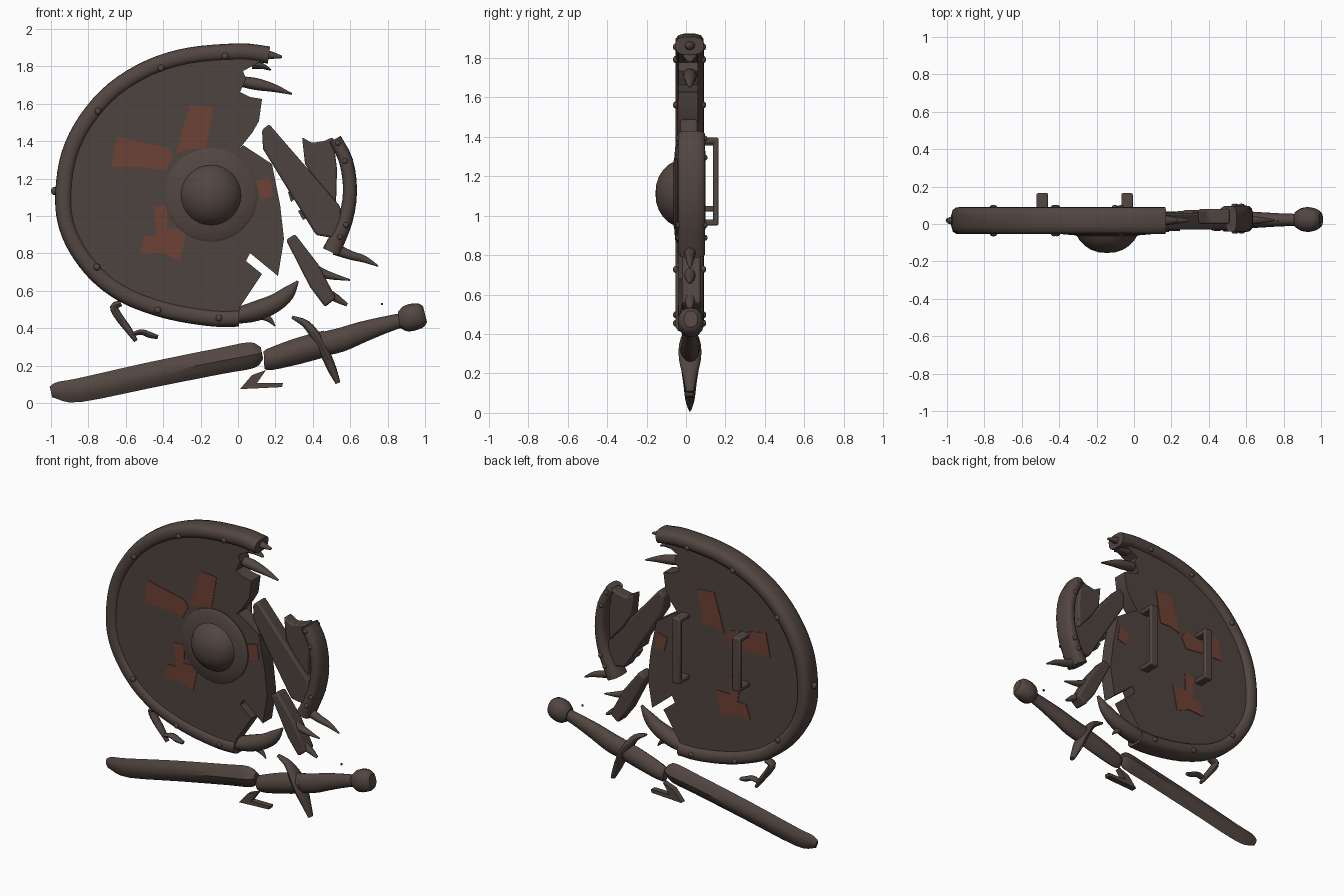
import bpy, bmesh, math, random
from mathutils import Vector

if "Cube" in bpy.data.objects:
    bpy.data.objects.remove(bpy.data.objects["Cube"])

random.seed(3)
S = 187.0                     # drawing units per model unit


def X(p): return (p - 238) / S
def Z(p): return (404 - p) / S


def material(name, c):
    m = bpy.data.materials.new(name)
    m.diffuse_color = (*c, 1)
    m.use_nodes = True
    m.node_tree.nodes["Principled BSDF"].inputs["Base Color"].default_value = m.diffuse_color
    return m


IRON = material("dark_brown_metal", (0.085, 0.061, 0.052))
WOOD = material("dark_brown_wood", (0.076, 0.057, 0.050))
PAINT = material("faded_red_paint", (0.155, 0.054, 0.035))


def finish(name, bm, mat):
    bmesh.ops.remove_doubles(bm, verts=bm.verts, dist=1e-5)
    bmesh.ops.recalc_face_normals(bm, faces=bm.faces)
    me = bpy.data.meshes.new(name)
    bm.to_mesh(me)
    bm.free()
    me.materials.append(mat)
    ob = bpy.data.objects.new(name, me)
    bpy.context.collection.objects.link(ob)
    return ob


def plate(name, pts, y0, y1, mat, bevel=0.0):
    """Outline in the front view, extruded along y."""
    bm = bmesh.new()
    a = [bm.verts.new((X(x), y0, Z(z))) for x, z in pts]
    b = [bm.verts.new((X(x), y1, Z(z))) for x, z in pts]
    bm.faces.new(a)
    bm.faces.new(b[::-1])
    n = len(pts)
    for i in range(n):
        bm.faces.new((a[i], a[(i + 1) % n], b[(i + 1) % n], b[i]))
    ob = finish(name, bm, mat)
    if bevel:
        mod = ob.modifiers.new("bevel", "BEVEL")
        mod.width = bevel
        mod.segments = 2
    return ob


def spline(p, steps):
    """Catmull-Rom resampling of tuples."""
    p = [Vector(q) for q in p]
    q = [p[0] * 2 - p[1]] + p + [p[-1] * 2 - p[-2]]
    out = []
    for i in range(1, len(q) - 2):
        a, b, c, d = q[i - 1:i + 3]
        for k in range(steps):
            t = k / steps
            out.append(0.5 * (2 * b + (c - a) * t + (2 * a - 5 * b + 4 * c - d) * t * t
                              + (3 * b - a - 3 * c + d) * t ** 3))
    return out + [p[-1]]


def sweep(name, stations, y=0.02, power=2.0, mat=IRON, steps=3, sides=12):
    """Stations (x, z, half width, half depth) joined by a superellipse section."""
    st = spline(stations, steps)
    bm = bmesh.new()
    rings = []
    for i, s in enumerate(st):
        c = Vector((X(s[0]), y, Z(s[1])))
        a, b = st[max(i - 1, 0)], st[min(i + 1, len(st) - 1)]
        t = Vector((b[0] - a[0], 0, a[1] - b[1])).normalized()
        nrm = Vector((-t.z, 0, t.x))
        ring = []
        for k in range(sides):
            u = 2 * math.pi * k / sides
            cu, su = math.cos(u), math.sin(u)
            f = (abs(cu) ** power + abs(su) ** power) ** (-1 / power)
            ring.append(bm.verts.new(c + nrm * (cu * f * max(s[2], .3) / S)
                                     + Vector((0, su * f * max(s[3], .002), 0))))
        rings.append(ring)
    for r, q in zip(rings, rings[1:]):
        for k in range(sides):
            j = (k + 1) % sides
            bm.faces.new((r[k], r[j], q[j], q[k]))
    bm.faces.new(rings[0])
    bm.faces.new(rings[-1])
    return finish(name, bm, mat)


def ball(name, c, scale, mat=IRON, seg=12):
    bm = bmesh.new()
    bmesh.ops.create_uvsphere(bm, u_segments=seg, v_segments=seg // 2 + 2, radius=1)
    for v in bm.verts:
        v.co = Vector(c) + Vector([v.co[i] * scale[i] for i in range(3)])
    return finish(name, bm, mat)


# Shield rim: a heavy band around the unbroken left side
rim = [(269, 56), (240, 53), (190, 57), (150, 69), (114, 91), (87, 121), (70, 155),
       (64, 192), (66, 222), (77, 249), (97, 275), (122, 294), (150, 306),
       (180, 314), (215, 319), (239, 319)]
sweep("shield_rim", [(x, z, 8.6, 0.072) for x, z in rim], 0.018, 3.2, steps=4, sides=16)

# Shield board with its jagged break
crack = [(240, 308), (262, 275), (246, 262), (250, 254), (278, 277), (284, 240),
         (280, 205), (272, 165), (243, 146), (240, 149), (252, 134), (259, 122),
         (262, 100), (250, 98), (240, 93), (246, 80), (243, 72), (258, 64)]
board = [tuple(v) for v in spline(rim, 3)] + crack
plate("shield_board", board, -0.038, 0.06, WOOD)

# Faded cross paint, visible on both sides
cross = {
    "left": [(117, 138), (168, 149), (173, 158), (166, 171), (139, 168), (111, 168)],
    "top": [(190, 106), (213, 108), (206, 150), (190, 150), (176, 154)],
    "bottom": [(153, 207), (168, 206), (167, 230), (187, 229), (180, 262), (162, 254),
               (139, 255), (145, 237), (157, 237)],
    "right": [(256, 182), (270, 178), (273, 197), (261, 201)]}
for side, pts in cross.items():
    plate("paint_front_" + side, pts, -0.042, -0.037, PAINT)
    plate("paint_back_" + side, pts, 0.059, 0.064, PAINT)

# Boss: turned dome on a flat flange
profile = [(0, -.155), (.045, -.151), (.085, -.138), (.12, -.115), (.145, -.09), (.16, -.064),
           (.175, -.06), (.235, -.055), (.25, -.045), (.25, 0)]
bm = bmesh.new()
vs = [bm.verts.new((X(211) + r, y, Z(196))) for r, y in profile]
es = [bm.edges.new(e) for e in zip(vs, vs[1:])]
bmesh.ops.spin(bm, geom=vs + es, cent=(X(211), 0, Z(196)), axis=(0, 1, 0),
               angle=2 * math.pi, steps=32)
finish("shield_boss", bm, IRON)

# Rivets on both faces of the rim, and one on its side
for x, z in [(225, 57), (161, 69), (98, 112), (97, 268), (158, 311), (219, 319)]:
    for y in (-0.052, 0.088):
        ball("rivet", (X(x), y, Z(z)), (.018, .014, .018))
ball("side_rivet", (-0.982, 0.018, Z(192)), (.018, .02, .022))

# Two bracket handles on the back
for name, x, z0, z1 in (("hand_grip", -.037, .95, 1.395), ("arm_grip", -.49, 1.02, 1.385)):
    for part, y0, y1, a, b in (("bar", .137, .165, z0, z1), ("lower_leg", .05, .15, z0, z0 + .03),
                               ("upper_leg", .05, .15, z1 - .03, z1)):
        bm = bmesh.new()
        bmesh.ops.create_cube(bm, size=1)
        for v in bm.verts:
            v.co = (x + v.co.x * .062, (y0 + y1) / 2 + v.co.y * (y1 - y0),
                    (a + b) / 2 + v.co.z * (b - a))
        mod = finish(name + "_" + part, bm, IRON).modifiers.new("bevel", "BEVEL")
        mod.width = .008
        mod.segments = 2

# Splinters along the break
sweep("top_splinter", [(258, 55, 5, .03), (270, 56, 4, .025), (282, 58, 1.2, .01)])
sweep("top_chip", [(252, 66, 4, .04), (262, 67, 3, .03), (271, 71, .8, .01)])
sweep("long_splinter", [(238, 82, 5, .035), (256, 85, 6, .035), (274, 89, 4, .025),
                        (292, 95, .8, .008)])
sweep("lower_claw", [(236, 317, 8, .06), (256, 312, 10, .055), (275, 304, 9, .045),
                     (288, 294, 7, .03), (298, 282, 1, .01)])
sweep("claw_chip", [(260, 316, 4, .02), (269, 320, 3, .015), (275, 327, .6, .004)])

# Broken board pieces to the right
plate("broken_plank", [(262, 131), (269, 125), (340, 207), (342, 220), (334, 239),
                       (316, 236), (263, 150)], -0.03, 0.06, WOOD, .012)
plate("rear_plank", [(302, 138), (312, 144), (324, 142), (333, 138), (337, 170), (336, 205),
                     (318, 185), (305, 165)], 0.0, 0.08, WOOD, .01)
plate("lower_plank", [(286, 241), (295, 235), (318, 265), (336, 299), (325, 308),
                      (310, 288)], -0.02, 0.075, WOOD, .012)
plate("wood_chip_upper", [(288, 193), (294, 187), (299, 197), (291, 203)], 0, .05, WOOD)
plate("wood_chip_lower", [(298, 212), (307, 207), (312, 216), (303, 221)], 0, .05, WOOD)
sweep("plank_splinter", [(314, 270, 5, .03), (328, 276, 4, .025), (350, 281, .8, .006)])
sweep("plank_end_splinter", [(324, 292, 4, .03), (336, 299, 4, .025), (347, 306, 1.5, .01)])

# Broken length of rim with its rivets and splinter
sweep("rim_fragment", [(335, 140, 6.5, .068), (346, 162, 7, .07), (350, 192, 7, .07),
                       (345, 222, 7.5, .07), (331, 253, 9, .068)], 0.028, 3.2, sides=16)
for x, z in [(338, 144), (345, 162), (346, 226), (340, 238)]:
    for y in (-0.04, 0.097):
        ball("fragment_rivet", (X(x), y, Z(z)), (.015, .012, .015))
sweep("fragment_splinter", [(335, 250, 6, .03), (350, 256, 4.5, .025), (364, 260, 3.5, .018),
                            (378, 267, .8, .005)])

# Sword: snapped blade
sweep("sword_blade", [(51, 393, 5.5, .012), (59, 391.5, 9, .018), (80, 391, 12, .024),
                      (150, 376, 12.8, .034), (220, 362, 13, .045), (252, 356, 13, .05),
                      (262, 354, 6, .03)], 0.02, 1.25)
# Blade stump, grip, guard and pommel
sweep("blade_stump", [(264, 361, 9, .03), (271, 360, 11, .045), (298, 352, 13, .05),
                      (327, 344, 13, .05)], 0.02, 1.5)
sweep("sword_grip", [(318, 346, 12, .045), (340, 341, 12, .048), (362, 333, 10.5, .042),
                     (384, 326, 8.5, .035), (402, 321, 7, .032)], 0.022, 2)
sweep("cross_guard", [(292, 318, 1.5, .015), (306, 325, 4, .03), (317, 339, 5, .055),
                      (325, 354, 5, .055), (332, 370, 4.5, .035), (338, 384, 2.5, .02)], 0.02, 2.2)
sweep("sword_pommel", [(399, 321, 8, .04), (405, 320, 12.5, .06), (413, 318, 13.5, .066),
                       (421, 316, 12, .055), (425, 315, 8, .035)], 0.024, 2.4)

# Blade shard and loose speck
plate("blade_shard", [(240, 390), (252, 376), (266, 371), (257, 384), (283, 384), (282, 388),
                      (262, 389)], -0.005, 0.035, IRON)
plate("loose_speck", [(381, 304), (383, 304), (383, 306), (381, 306)], .01, .02, IRON)

# Torn strap hanging at lower left
sweep("strap_hook", [(121, 304, 3, .03), (114, 308, 4, .03), (119, 318, 4, .03),
                     (128, 330, 3.5, .025), (136, 342, 2, .015)])
sweep("strap_end", [(133, 335, 2, .02), (142, 333, 2.8, .025), (150, 336, 3, .025),
                    (158, 338, 2, .015)])

# Smooth shading with sharp edges kept
bpy.ops.object.select_all(action='DESELECT')
for ob in bpy.context.scene.objects:
    ob.select_set(True)
bpy.context.view_layer.objects.active = bpy.context.scene.objects[0]
bpy.ops.object.shade_smooth_by_angle(angle=math.radians(40))
